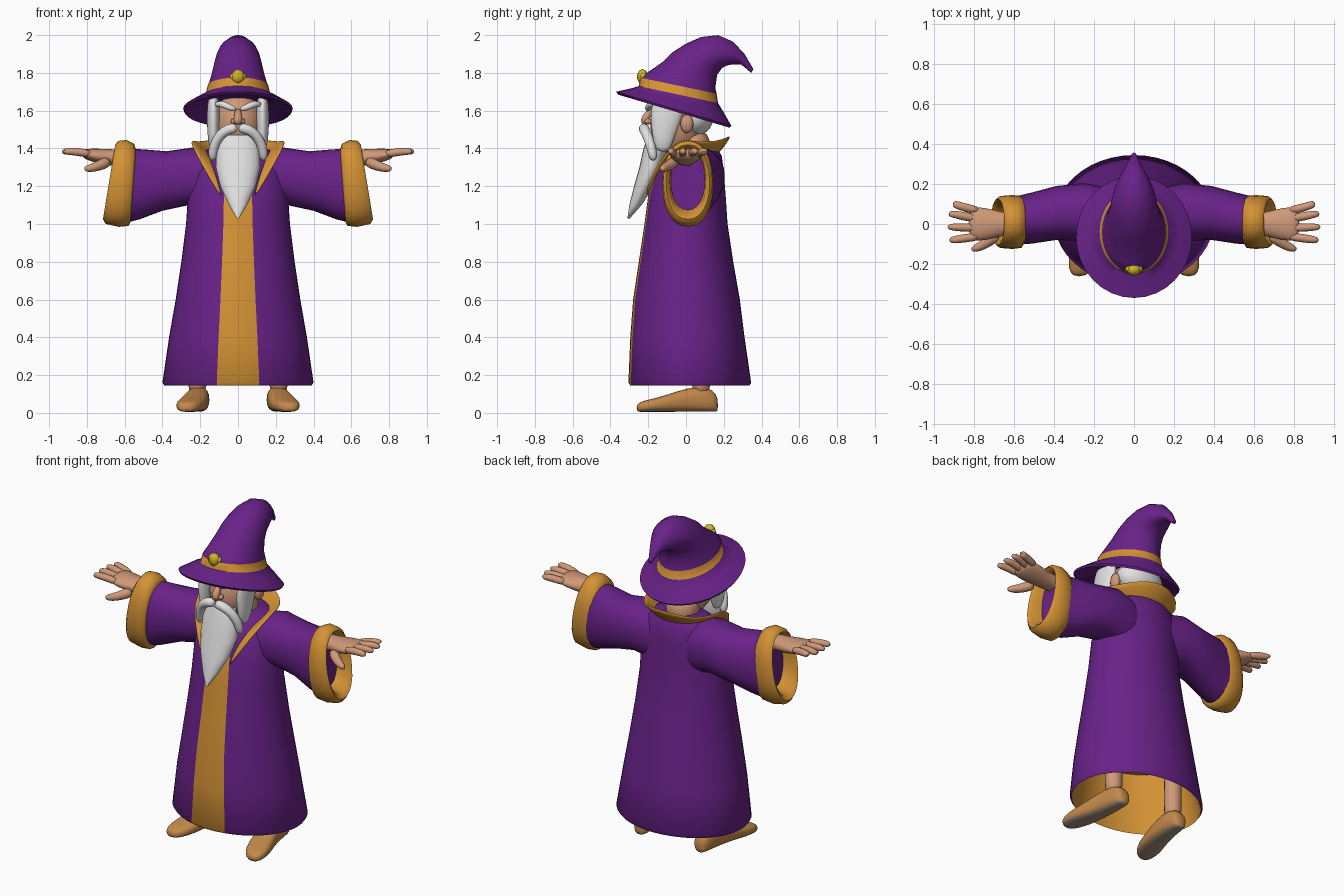
import bpy, bmesh, math
from mathutils import Vector

default_cube = bpy.data.objects.get("Cube")
if default_cube:
    bpy.data.objects.remove(default_cube, do_unlink=True)


def material(name, r, g, b):
    mat = bpy.data.materials.new(name)
    mat.use_nodes = True
    mat.diffuse_color = (r, g, b, 1)
    shader = mat.node_tree.nodes["Principled BSDF"]
    shader.inputs["Base Color"].default_value = (r, g, b, 1)
    shader.inputs["Roughness"].default_value = 0.8
    return mat


PURPLE = material("purple cloth", 0.14, 0.016, 0.25)
ORANGE = material("orange trim", 0.66, 0.29, 0.035)
SKIN = material("skin", 0.63, 0.32, 0.19)
WHITE = material("white hair", 0.76, 0.76, 0.76)
GOLD = material("gold", 0.62, 0.46, 0.02)
LEATHER = material("brown leather", 0.55, 0.25, 0.07)
SOLE = material("grey tan sole", 0.38, 0.28, 0.19)


def finish(name, bm, mats, mirror=False, sub=0, thick=0, angle=50):
    """Turn a bmesh into a smooth shaded object with its modifiers."""
    mesh = bpy.data.meshes.new(name)
    bm.to_mesh(mesh)
    bm.free()
    obj = bpy.data.objects.new(name, mesh)
    bpy.context.collection.objects.link(obj)
    for mat in mats:
        mesh.materials.append(mat)
    bpy.ops.object.select_all(action='DESELECT')
    obj.select_set(True)
    bpy.context.view_layer.objects.active = obj
    if sub:
        bpy.ops.object.shade_smooth()
    else:
        bpy.ops.object.shade_smooth_by_angle(angle=math.radians(angle))
    if mirror:
        obj.modifiers.new("Mirror", 'MIRROR')
    if thick:
        obj.modifiers.new("Solidify", 'SOLIDIFY').thickness = thick
    if sub:
        modifier = obj.modifiers.new("Subdivision", 'SUBSURF')
        modifier.levels = modifier.render_levels = sub
    return obj


def ring(p, q, side, n=16, power=1.0):
    """Oval through p and q, with half width vector side."""
    p, q, side = Vector(p), Vector(q), Vector(side)

    def shape(v):
        return math.copysign(abs(v) ** power, v)

    angles = [math.tau * i / n for i in range(n)]
    return [(p + q) / 2 + (p - q) / 2 * shape(math.cos(a)) + side * shape(math.sin(a))
            for a in angles]


def loft(name, rings, mats, rule=None, closed=True, **options):
    """Skin a list of rings; rule(face, row, column) picks the material slot."""
    bm = bmesh.new()
    rows = [[bm.verts.new(co) for co in points] for points in rings]
    n = len(rows[0])
    made = []
    for r in range(len(rows) - 1):
        for c in range(n if closed else n - 1):
            d = (c + 1) % n
            face = bm.faces.new((rows[r][c], rows[r][d], rows[r + 1][d], rows[r + 1][c]))
            made.append((face, r, c))
    if closed:
        made.append((bm.faces.new(rows[0]), 0, n // 2))
        made.append((bm.faces.new(rows[-1]), len(rows) - 2, n // 2))
    bmesh.ops.recalc_face_normals(bm, faces=bm.faces)
    if rule:
        bm.normal_update()
        for face, r, c in made:
            face.material_index = rule(face, r, c)
    return finish(name, bm, mats, **options)


def tube(name, path, mat, n=8, **options):
    """Tapered tube along (x, y, z, radius) points."""
    rings = []
    for i, (x, y, z, radius) in enumerate(path):
        before, after = path[max(i - 1, 0)], path[min(i + 1, len(path) - 1)]
        tangent = Vector(after[:3]) - Vector(before[:3])
        side = tangent.cross(Vector((0, 1, 0))).normalized() * radius
        up = tangent.cross(side).normalized() * radius
        centre = Vector((x, y, z))
        rings.append(ring(centre + up, centre - up, side, n))
    return loft(name, rings, [mat], sub=1, **options)


def ellipsoid(name, centre, radii, mat, segments=20, **options):
    bm = bmesh.new()
    bmesh.ops.create_uvsphere(bm, u_segments=segments, v_segments=segments // 2, radius=1)
    for v in bm.verts:
        v.co = Vector(a * b + c for a, b, c in zip(v.co, radii, centre))
    return finish(name, bm, [mat], angle=80, **options)


# Robe: lining first, then the outside; the front columns form the stripe
robe_rows = [
    (.5, .32, -.26, .27), (.17, .385, -.29, .325), (.145, .39, -.295, .335),
    (.16, .4, -.305, .345), (.4, .365, -.295, .31), (.6, .33, -.28, .285),
    (.8, .3, -.25, .25), (1, .275, -.22, .22), (1.15, .265, -.2, .21),
    (1.27, .25, -.16, .2), (1.36, .21, -.1, .19), (1.4, .15, -.06, .165)]
N = 44
loft("robe", [ring((0, f, z), (0, b, z), (w, 0, 0), N) for z, w, f, b in robe_rows],
     [PURPLE, ORANGE],
     lambda face, r, c: int(r < 2 or c in (0, 1, N - 2, N - 1)))


# Sleeves and turned cuffs: top x, top z, bottom x, bottom z, centre y, half depth
def arm_rings(rows):
    return [ring((a, y, b), (c, y, d), (0, w, 0), 24, .9) for a, b, c, d, y, w in rows]


loft("sleeves", arm_rings([
    (.08, 1.38, .08, 1.05, .04, .13), (.24, 1.405, .26, 1.1, .06, .145),
    (.38, 1.385, .4, 1.07, .055, .135), (.5, 1.395, .52, 1.025, .03, .128),
    (.59, 1.4, .62, 1, .015, .12)]), [PURPLE], mirror=True)
loft("cuffs", arm_rings([
    (.54, 1.39, .57, 1.01, .015, .118), (.55, 1.425, .58, .99, .01, .13),
    (.59, 1.445, .63, .985, .01, .135), (.635, 1.44, .7, 1, .01, .13),
    (.65, 1.42, .715, 1.025, .01, .115), (.63, 1.4, .695, 1.05, .01, .095),
    (.53, 1.385, .56, 1.09, .01, .085)]), [ORANGE], mirror=True, angle=60)

# Hands with spread fingers and a forward thumb
palm_rows = [(.5, .06, 1.35, .05), (.64, .055, 1.35, .045), (.7, .075, 1.355, .045),
             (.78, .09, 1.365, .036), (.83, .085, 1.375, .022)]
loft("palms", [ring((x, -w, z), (x, w, z), (0, 0, h), 12) for x, w, z, h in palm_rows],
     [SKIN], mirror=True, sub=1)
for label, start, end, reach in [("little", .065, .1, .9), ("ring", .025, .05, .93),
                                 ("middle", -.02, -.015, .935), ("index", -.062, -.08, .925)]:
    middle = (start + end) / 2
    tube(label + "_fingers", [(.77, start, 1.367, .024), (.85, middle, 1.383, .023),
                              (.9, end, 1.385, .021), (reach, end, 1.382, .013)],
         SKIN, mirror=True)
tube("thumbs", [(.68, -.05, 1.335, .035), (.73, -.09, 1.31, .03),
                (.78, -.118, 1.295, .024), (.815, -.13, 1.29, .014)], SKIN, mirror=True)

# Legs and shoes
tube("legs", [(.215, .08, z, .055) for z in (.08, .2, .5)], SKIN, mirror=True)
shoe_rows = [(.17, .205, .07, .025), (.15, .205, .125, .05), (.06, .21, .145, .062),
             (-.05, .225, .115, .068), (-.15, .25, .08, .078), (-.23, .268, .065, .062),
             (-.263, .275, .045, .028)]
loft("shoes", [ring((x, y, top), (x, y, .005), (w, 0, 0), 16, .75)
               for y, x, top, w in shoe_rows], [LEATHER, SOLE],
     lambda face, r, c: int(face.normal.z < -.7), mirror=True, sub=1)

# Collar: half a flared band from the chest lapel to the nape, mirrored
collar_low = [(.08, -.215, 1.14), (.115, -.18, 1.27), (.145, -.06, 1.36),
              (.15, .08, 1.38), (.08, .15, 1.38), (0, .165, 1.38)]
collar_top = [(.105, -.22, 1.17), (.195, -.155, 1.33), (.265, -.04, 1.465),
              (.215, .12, 1.435), (.12, .205, 1.46), (0, .235, 1.475)]
loft("collar", [[Vector(a), Vector(a).lerp(Vector(b), .5), Vector(b)]
                for a, b in zip(collar_low, collar_top)],
     [ORANGE], closed=False, mirror=True, thick=.016, sub=1)

# Head
ellipsoid("head", (0, -.05, 1.53), (.13, .14, .17), SKIN)
tube("neck", [(0, .03, z, .1) for z in (1.34, 1.4, 1.5)], SKIN, n=12)
ellipsoid("ears", (.14, .005, 1.53), (.025, .035, .05), SKIN, segments=12, mirror=True)
tube("nose", [(0, -.18, 1.61, .016), (0, -.205, 1.575, .022),
              (0, -.22, 1.55, .028), (0, -.21, 1.525, .02)], SKIN)
ellipsoid("nostrils", (.022, -.2, 1.543), (.018, .02, .016), SKIN, segments=10, mirror=True)

# White hair, eyebrows, moustache and beard
ellipsoid("back_hair", (0, .045, 1.565), (.145, .1, .1), WHITE)
loft("side_hair", [ring((.13, f, z), (.13, b, z), (w, 0, 0), 12) for z, f, b, w in [
    (1.38, -.15, -.09, .012), (1.43, -.175, -.07, .03), (1.53, -.19, -.03, .036),
    (1.62, -.19, 0, .036), (1.69, -.16, 0, .025)]], [WHITE], mirror=True, sub=1)
tube("eyebrows", [(.008, -.205, 1.605, .013), (.05, -.2, 1.618, .02),
                  (.09, -.185, 1.64, .02), (.125, -.155, 1.63, .012)], WHITE, mirror=True)
tube("moustache", [(0, -.225, 1.51, .028), (.05, -.222, 1.505, .032),
                   (.1, -.205, 1.47, .029), (.13, -.185, 1.41, .028),
                   (.135, -.175, 1.36, .026), (.135, -.17, 1.335, .012)], WHITE, mirror=True)
beard_rows = [(1.47, -.2, -.12, .095), (1.4, -.225, -.1, .115), (1.3, -.247, -.12, .118),
              (1.2, -.275, -.17, .094), (1.1, -.3, -.235, .048), (1.03, -.31, -.297, .006)]
loft("beard", [ring((0, f, z), (0, b, z), (w, 0, 0), 20) for z, f, b, w in beard_rows],
     [WHITE], angle=70)

# Hat: front y, front z, back y, back z, half width, from under the brim to the tip
hat_rows = [
    (-.2, 1.68, .13, 1.62, .14), (-.36, 1.685, .23, 1.51, .283), (-.37, 1.7, .24, 1.52, .29),
    (-.29, 1.718, .2, 1.59, .225), (-.25, 1.73, .17, 1.64, .172),
    (-.242, 1.775, .162, 1.69, .16), (-.2, 1.805, .155, 1.72, .148),
    (-.12, 1.86, .165, 1.79, .132), (-.07, 1.91, .19, 1.825, .122),
    (0, 1.955, .22, 1.84, .112), (.08, 1.99, .245, 1.845, .098),
    (.17, 2, .27, 1.845, .075), (.25, 1.965, .29, 1.845, .05),
    (.31, 1.9, .31, 1.83, .03), (.357, 1.82, .345, 1.8, .01)]
BAND_ROW = 4
loft("hat", [ring((0, a, b), (0, c, d), (w, 0, 0), 32) for a, b, c, d, w in hat_rows],
     [PURPLE, ORANGE], lambda face, r, c: int(r == BAND_ROW), angle=60)

# Gold brooch on the hat band
ellipsoid("brooch", (0, -.23, 1.78), (.036, .03, .04), GOLD, segments=10)
ellipsoid("brooch_wings", (.025, -.225, 1.78), (.02, .02, .022), GOLD, segments=8, mirror=True)
